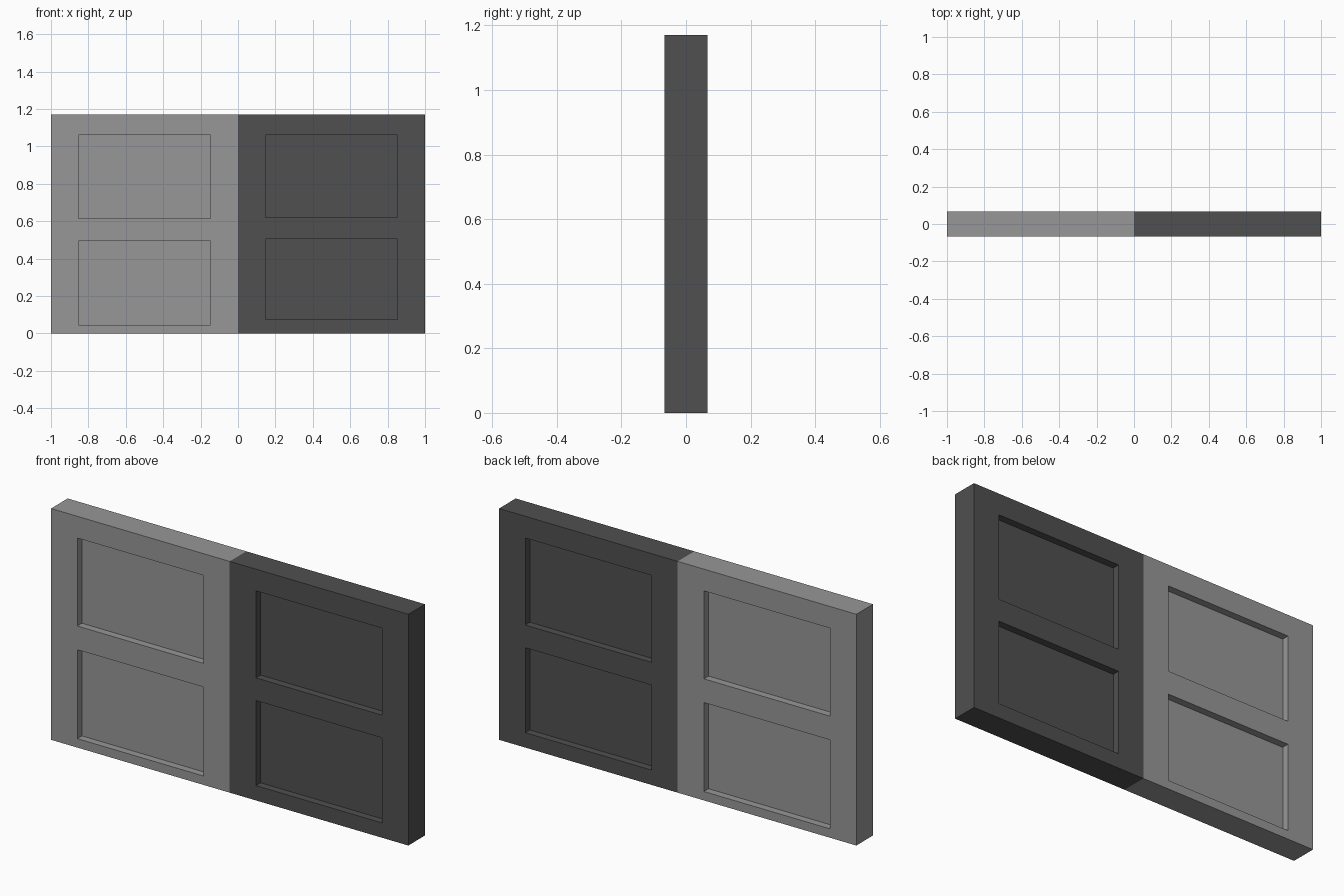
import bpy

if "Cube" in bpy.data.objects:
    bpy.data.objects.remove(bpy.data.objects["Cube"])

H, T, D = 1.17, 0.133, 0.037   # height, thickness, recess depth


def box(name, x0, x1, y0, y1, z0, z1):
    bpy.ops.mesh.primitive_cube_add(
        size=1, location=((x0 + x1) / 2, (y0 + y1) / 2, (z0 + z1) / 2))
    ob = bpy.context.object
    ob.name = name
    ob.scale = (x1 - x0, y1 - y0, z1 - z0)
    bpy.ops.object.transform_apply(location=True, rotation=False, scale=True)
    return ob


def door_leaf(name, side, panels, grey):
    # Solid slab reaching from the centre seam to the outer edge
    x0, x1 = sorted((0, side))
    leaf = box(name, x0, x1, -T / 2, T / 2, 0, H)
    mat = bpy.data.materials.new(name + "_paint")
    mat.diffuse_color = (grey, grey, grey, 1)
    mat.use_nodes = True
    mat.node_tree.nodes["Principled BSDF"].inputs["Base Color"].default_value = mat.diffuse_color
    leaf.data.materials.append(mat)

    # Sunken panels on the front and back faces
    p0, p1 = sorted((0.147 * side, 0.853 * side))
    for z0, z1 in panels:
        for face in (-1, 1):
            y0, y1 = sorted((face * (T / 2 - D), face * (T / 2 + 0.05)))
            cutter = box("panel_cutter", p0, p1, y0, y1, z0, z1)
            cutter.hide_render = True
            cut = leaf.modifiers.new("sunken_panel", 'BOOLEAN')
            cut.operation = 'DIFFERENCE'
            cut.solver = 'EXACT'
            cut.object = cutter
            bpy.context.view_layer.objects.active = leaf
            bpy.ops.object.modifier_apply(modifier=cut.name)
            bpy.data.objects.remove(cutter)


# Light leaf on the left, dark leaf on the right
door_leaf("left_door_leaf", -1, [(0.045, 0.495), (0.615, 1.06)], 0.31)
door_leaf("right_door_leaf", 1, [(0.075, 0.505), (0.62, 1.06)], 0.08)
